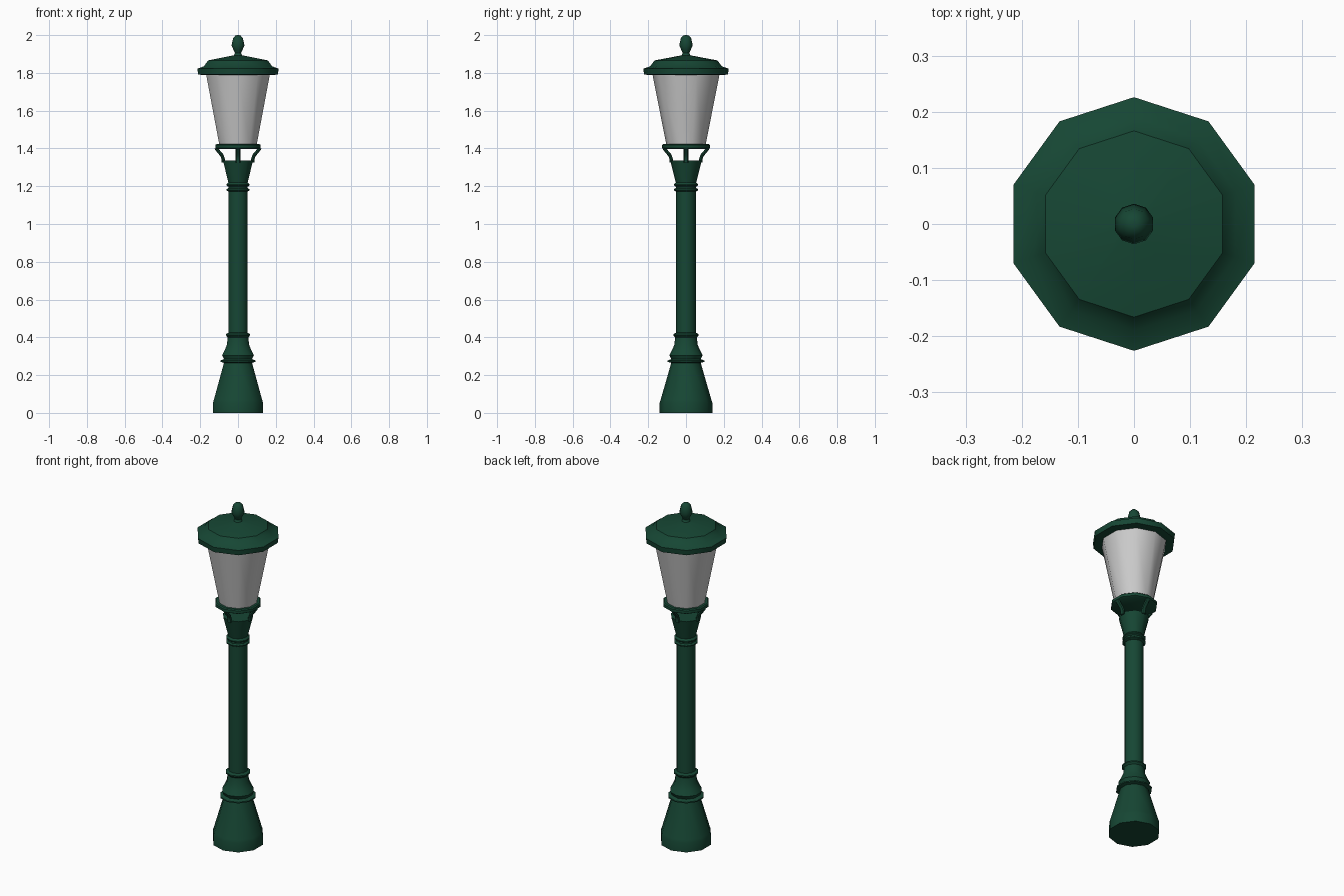
import bpy, bmesh, math
from mathutils import Vector

if "Cube" in bpy.data.objects:
    bpy.data.objects.remove(bpy.data.objects["Cube"])

SIDES = 10
green = bpy.data.materials.new("dark_green")
green.diffuse_color = (0.008, 0.062, 0.034, 1)
green.use_nodes = True
green.node_tree.nodes["Principled BSDF"].inputs["Base Color"].default_value = green.diffuse_color


def finish(bm, name, mat=None):
    bmesh.ops.recalc_face_normals(bm, faces=bm.faces)
    me = bpy.data.meshes.new(name)
    bm.to_mesh(me)
    bm.free()
    ob = bpy.data.objects.new(name, me)
    bpy.context.collection.objects.link(ob)
    if mat:
        me.materials.append(mat)
    bpy.ops.object.select_all(action='DESELECT')
    bpy.context.view_layer.objects.active = ob
    ob.select_set(True)
    bpy.ops.object.shade_smooth_by_angle(angle=math.radians(40))
    return ob


def lathe(name, profile, mat=None):
    """Ten-sided closed turned part from (radius, height) pairs."""
    bm = bmesh.new()
    rings = []
    for r, z in profile:
        rings.append([bm.verts.new((r * math.sin(2 * math.pi * i / SIDES),
                                    r * math.cos(2 * math.pi * i / SIDES), z))
                      for i in range(SIDES)])
    for a, b in zip(rings, rings[1:]):
        for i in range(SIDES):
            j = (i + 1) % SIDES
            bm.faces.new((a[i], a[j], b[j], b[i]))
    bm.faces.new(rings[0])
    bm.faces.new(rings[-1])
    return finish(bm, name, mat)


# Flared base with its mouldings
lathe("base", [(.139, 0), (.139, .055), (.134, .07), (.078, .265), (.098, .27),
               (.098, .277), (.078, .285), (.088, .305), (.075, .33),
               (.062, .36), (.057, .40), (.067, .41), (.067, .417),
               (.052, .425)], green)

# Column shaft
lathe("shaft", [(.052, .42), (.052, 1.175)], green)

# Collar rings and flared capital
lathe("capital", [(.052, 1.172), (.064, 1.178), (.064, 1.184), (.054, 1.19),
                  (.054, 1.198), (.064, 1.204), (.064, 1.21), (.054, 1.22),
                  (.083, 1.335)], green)

# Plate carrying the lantern
lathe("lantern_plate", [(.118, 1.397), (.126, 1.402), (.126, 1.418),
                        (.12, 1.423)], green)

# Four curved brackets between capital and plate
path = [(.079, 1.325), (.079, 1.345), (.086, 1.365), (.102, 1.383), (.117, 1.403)]
for k, side in enumerate(("right", "back", "left", "front")):
    ang = k * math.pi / 2
    radial = Vector((math.cos(ang), math.sin(ang), 0))
    tangent = Vector((-math.sin(ang), math.cos(ang), 0))
    bm = bmesh.new()
    loops = []
    for i, (r, z) in enumerate(path):
        p, q = path[max(i - 1, 0)], path[min(i + 1, len(path) - 1)]
        d = (radial * (q[0] - p[0]) + Vector((0, 0, q[1] - p[1]))).normalized()
        n = tangent.cross(d)
        c = radial * r + Vector((0, 0, z))
        loops.append([bm.verts.new(c + tangent * .013 * math.cos(t * math.pi / 4)
                                   + n * .009 * math.sin(t * math.pi / 4))
                      for t in range(8)])
    for a, b in zip(loops, loops[1:]):
        for i in range(8):
            bm.faces.new((a[i], a[(i + 1) % 8], b[(i + 1) % 8], b[i]))
    bm.faces.new(loops[0])
    bm.faces.new(loops[-1])
    finish(bm, "bracket_" + side, green)

# Tapered glass
lathe("glass", [(.104, 1.42), (.179, 1.80)])

# Roof with overhanging eaves
lathe("roof", [(.192, 1.788), (.222, 1.792), (.226, 1.822), (.19, 1.835),
               (.166, 1.866), (.018, 1.894)], green)

# Finial
lathe("finial", [(.026, 1.888), (.017, 1.905), (.025, 1.922), (.036, 1.945),
                 (.027, 1.985), (.014, 1.998), (.005, 2.0)], green)
